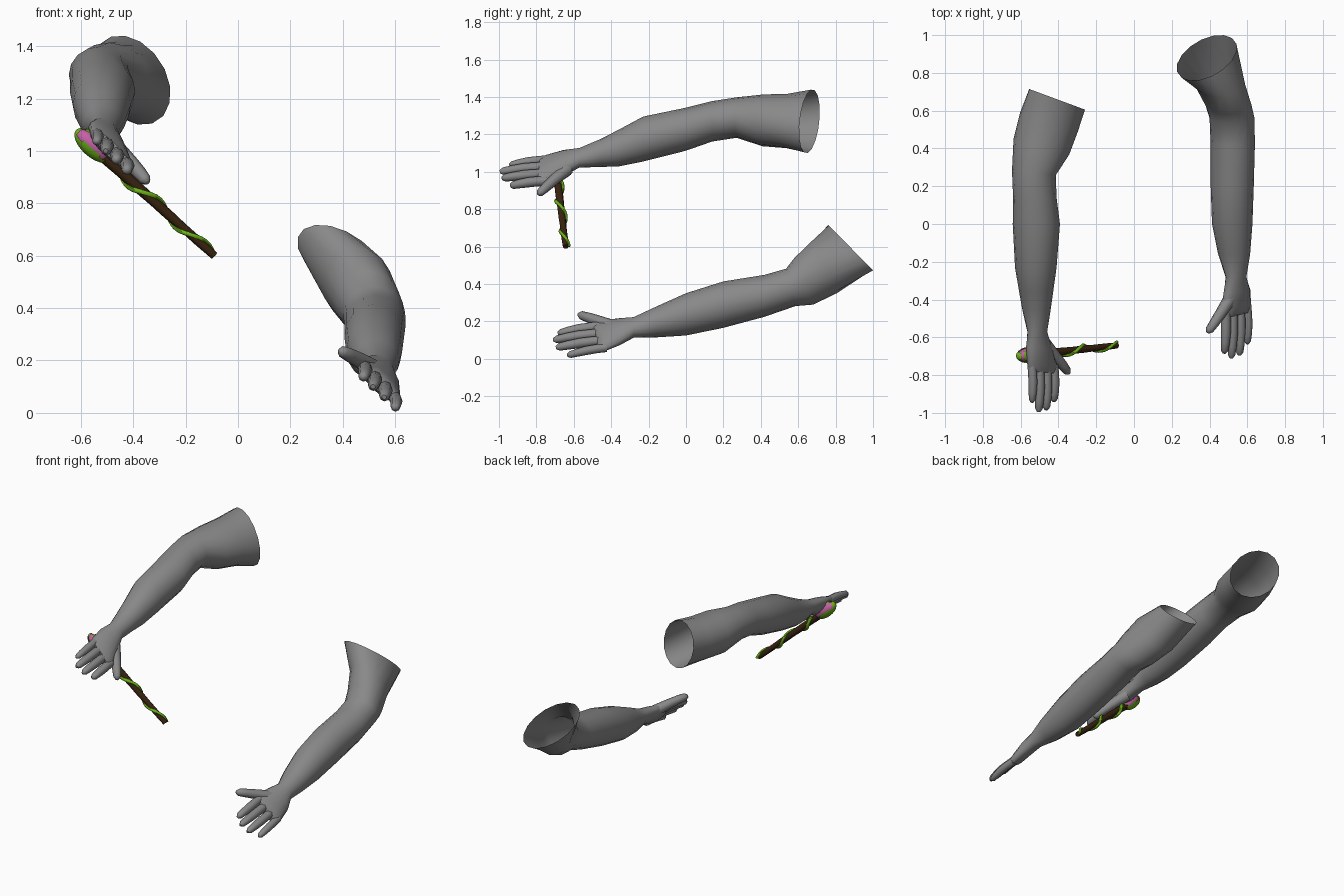
import bpy, bmesh, math
from mathutils import Vector, Matrix

cube = bpy.data.objects.get("Cube")
if cube:
    bpy.data.objects.remove(cube, do_unlink=True)


def material(name, rgb):
    m = bpy.data.materials.new(name)
    m.use_nodes = True
    m.diffuse_color = (*rgb, 1)
    m.node_tree.nodes["Principled BSDF"].inputs["Base Color"].default_value = (*rgb, 1)
    return m


GREY = material("grey skin", (0.25, 0.25, 0.25))
BROWN = material("dark wood", (0.04, 0.017, 0.005))
GREEN = material("leaf green", (0.15, 0.45, 0.01))
PINK = material("petal pink", (0.55, 0.12, 0.38))


def finish(bm, name, mat, angle=60):
    bmesh.ops.recalc_face_normals(bm, faces=bm.faces)
    me = bpy.data.meshes.new(name)
    bm.to_mesh(me)
    bm.free()
    me.materials.append(mat)
    ob = bpy.data.objects.new(name, me)
    bpy.context.collection.objects.link(ob)
    bpy.ops.object.select_all(action='DESELECT')
    ob.select_set(True)
    bpy.context.view_layer.objects.active = ob
    bpy.ops.object.shade_smooth_by_angle(angle=math.radians(angle))


def loft(name, rings, mat, cap_start=True, cap_end=True):
    """Skin a list of equal-sized point rings."""
    bm = bmesh.new()
    loops = [[bm.verts.new(p) for p in ring] for ring in rings]
    n = len(loops[0])
    for r, s in zip(loops, loops[1:]):
        for i in range(n):
            j = (i + 1) % n
            bm.faces.new((r[i], r[j], s[j], s[i]))
    if cap_start:
        bm.faces.new(loops[0])
    if cap_end:
        bm.faces.new(loops[-1])
    finish(bm, name, mat)


def tube(name, path, radii, mat, sides=8):
    """Round tube along a path with one radius per point."""
    path = [Vector(p) for p in path]
    rings = []
    for i, p in enumerate(path):
        t = (path[min(i + 1, len(path) - 1)] - path[max(i - 1, 0)]).normalized()
        u = t.cross(Vector((0.7, 0.1, 0.7))).normalized()
        v = t.cross(u)
        rings.append([p + radii[i] * (u * math.cos(a) + v * math.sin(a))
                      for a in (math.tau * k / sides for k in range(sides))])
    loft(name, rings, mat)


def arm_ring(y, cx, cz, a, b, roll=0, sx=0, sz=0, sides=16):
    """Rolled ellipse across the arm; sx and sz lean its plane."""
    r = math.radians(roll)
    pts = []
    for k in range(sides):
        t = math.tau * k / sides - r
        p, q = a * math.cos(t), b * math.sin(t)
        dx = p * math.cos(r) - q * math.sin(r)
        dz = p * math.sin(r) + q * math.cos(r)
        pts.append((cx + dx, y + sx * dx + sz * dz, cz + dz))
    return pts


def digit(name, base, tip, r, bulge, root=1.05):
    """Finger with a slight arch, a swollen middle joint and a rounded tip."""
    base, tip = Vector(base), Vector(tip)
    path, radii = [], []
    for t, k in ((0, root), (.25, (root + 1) / 2), (.5, 1.03), (.75, .92), (.93, .78), (1, .35)):
        path.append(base.lerp(tip, t) + Vector((.7, 0, .7)) * bulge * math.sin(math.pi * t))
        radii.append(r * k)
    tube(name, path, radii, GREY)


FINGERS = ("index", "middle", "ring", "little")
ACROSS = Vector((.707, 0, -.707))


def hand(side, knuckle, first, lean, tips, thumb):
    """Four fingers fanned along the knuckle line plus the thumb."""
    for i, (f, tip) in enumerate(zip(FINGERS, tips)):
        off = ACROSS * first * (1 - i / 1.5)
        base = Vector(knuckle) + off + Vector((0, lean * off.x + .03, 0))
        digit(f"{side}_{f}_finger", base, tip, .026 if i < 3 else .023, .008)
    digit(f"{side}_thumb", *thumb, .029, .004, 1.3)


# right arm, shoulder opening to knuckles
loft("right_arm", [arm_ring(*s) for s in (
    (.66, -.407, 1.27, .185, .132, -57, -.37),
    (.54, -.45, 1.272, .16, .138, -35, -.33),
    (.41, -.49, 1.275, .148, .138, -12, -.28),
    (.27, -.53, 1.29, .116, .108, 0, -.1),
    (.14, -.525, 1.27, .115, .108),
    (0, -.517, 1.228, .125, .115),
    (-.23, -.52, 1.175, .11, .12),
    (-.36, -.518, 1.127, .09, .098),
    (-.46, -.516, 1.1, .074, .074, -20),
    (-.57, -.512, 1.075, .058, .047, -45),
    (-.66, -.5, 1.045, .09, .047, -45, -.1),
    (-.75, -.485, 1.012, .106, .038, -45, -.1),
    (-.785, -.483, 1.005, .098, .026, -45, -.1))], GREY, cap_start=False)

# left arm, shoulder opening to knuckles
loft("left_arm", [arm_ring(*s) for s in (
    (.88, .385, .595, .175, .1, -30, 0, -.98),
    (.74, .455, .49, .133, .138, -10, 0, -.5),
    (.63, .5, .415, .122, .125, 0, 0, -.4),
    (.56, .519, .382, .119, .1, 0, 0, -.25),
    (.42, .523, .337, .117, .112),
    (.2, .52, .29, .114, .124),
    (0, .52, .238, .107, .113),
    (-.16, .53, .197, .085, .082, -15),
    (-.28, .54, .168, .06, .05, -45),
    (-.36, .545, .145, .09, .047, -45, .15),
    (-.45, .54, .12, .106, .038, -45, .24),
    (-.485, .54, .115, .098, .026, -45, .24))], GREY, cap_start=False)

# fingers and thumbs
hand("right", (-.485, -.77, 1.008), .08, -.1,
     ((-.425, -.94, .925), (-.465, -.985, .965), (-.505, -.995, 1.0), (-.54, -.945, 1.035)),
     ((-.475, -.635, 1.015), (-.345, -.79, .88)))
hand("left", (.54, -.47, .117), -.08, .24,
     ((.478, -.685, .135), (.515, -.71, .1), (.558, -.695, .06), (.6, -.635, .018)),
     ((.52, -.375, .165), (.39, -.575, .238)))

# wand shaft, lightly gnarled
TOP, END = Vector((-.56, -.695, 1.02)), Vector((-.09, -.643, .6))
shaft = [TOP.lerp(END, i / 8) for i in range(9)]
tube("wand_shaft", shaft, [.022 - .0008 * i + .0012 * (i % 2) for i in range(9)], BROWN)

# vine winding round the shaft
LOW, FRONT = Vector((-.7, 0, -.7)), Vector((0, -1, 0))
vine, steps = [], 44
for i in range(steps + 1):
    t = i / steps
    phi = math.tau * 2.6 * (t - .33)
    vine.append(TOP.lerp(END, t) + (.025 - .006 * t) * (LOW * math.cos(phi) + FRONT * math.sin(phi)))
tube("wand_vine", vine, [.011 - .003 * i / steps for i in range(steps + 1)], GREEN, 6)

# flower bud: pink core wrapped by green sepals above and below
axis = (END - TOP).normalized()
side = FRONT.cross(axis).normalized()
if side.dot(LOW) < 0:
    side = -side
front = axis.cross(side)
frame = Matrix((side, front, axis)).transposed().to_4x4()
place = Matrix.Translation((-.553, -.693, 1.021)) @ frame


def bud(name, mat, radius, length, keep):
    bm = bmesh.new()
    bmesh.ops.create_uvsphere(bm, u_segments=24, v_segments=12, radius=1)
    gone = [f for f in bm.faces if not keep(f.calc_center_median())]
    bmesh.ops.delete(bm, geom=gone, context='FACES')
    bm.transform(place @ Matrix.Diagonal((radius, radius, length, 1)))
    finish(bm, name, mat)


bud("bud_petals", PINK, .039, .08, lambda c: True)
bud("bud_sepals", GREEN, .044, .088, lambda c: c.x > .3 or c.x < -.6 or abs(c.z) > .85)
